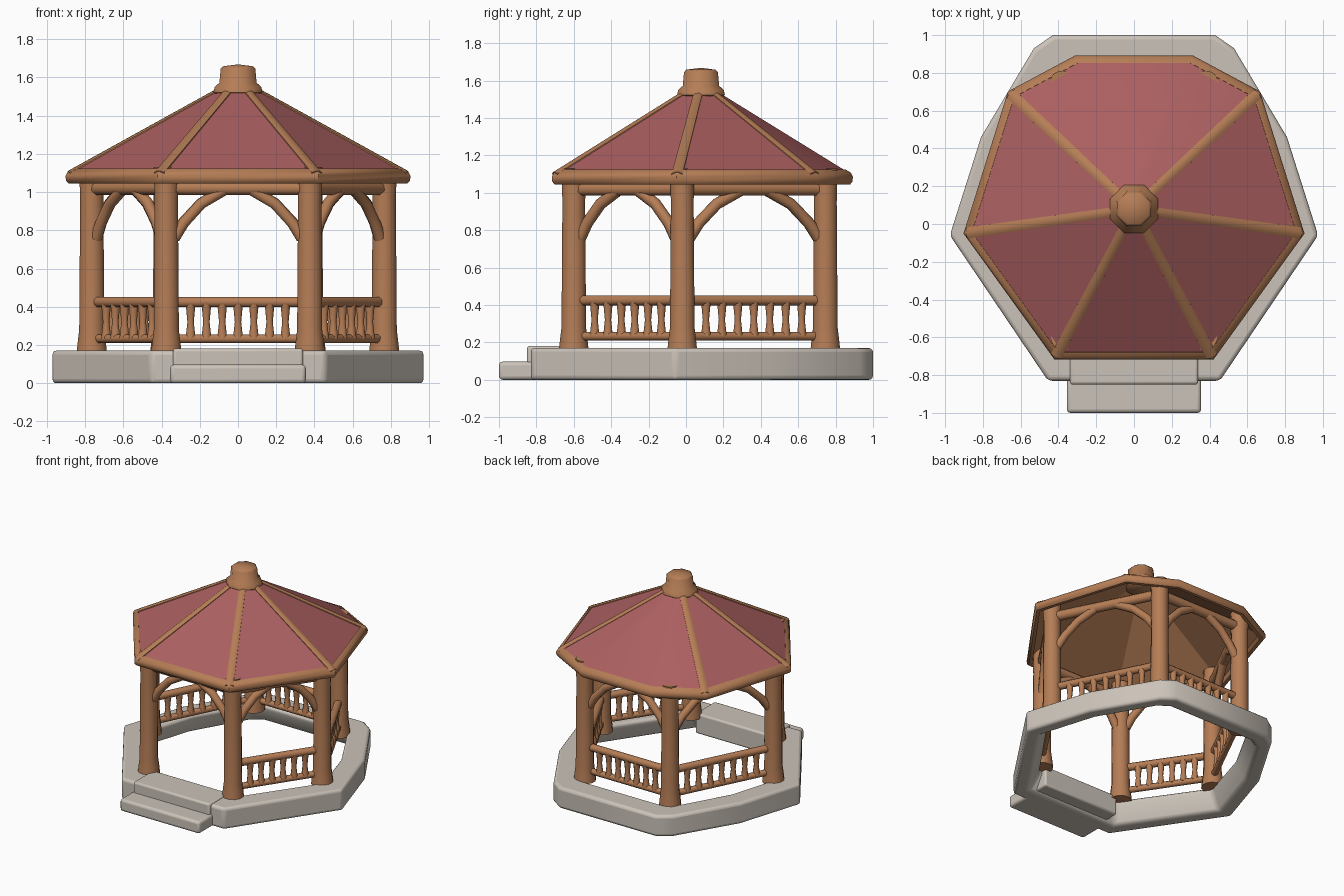
import bpy, bmesh, math
from mathutils import Vector

if "Cube" in bpy.data.objects:
    bpy.data.objects.remove(bpy.data.objects["Cube"])


def material(name, rgb):
    m = bpy.data.materials.new(name)
    m.diffuse_color = (*rgb, 1)
    m.use_nodes = True
    m.node_tree.nodes["Principled BSDF"].inputs["Base Color"].default_value = m.diffuse_color
    return m


WOOD = material("warm_wood", (0.46, 0.205, 0.092))
RED = material("roof_red", (0.41, 0.115, 0.118))
STONE = material("pale_stone", (0.60, 0.545, 0.485))


def finish(name, verts, faces, mat, angle=40, bevel=0, fix=True):
    me = bpy.data.meshes.new(name)
    me.from_pydata([tuple(v) for v in verts], [], faces)
    if fix:
        bm = bmesh.new()
        bm.from_mesh(me)
        bmesh.ops.recalc_face_normals(bm, faces=bm.faces)
        bm.to_mesh(me)
        bm.free()
    me.materials.append(mat)
    ob = bpy.data.objects.new(name, me)
    bpy.context.collection.objects.link(ob)
    if bevel:
        b = ob.modifiers.new("soft_edges", 'BEVEL')
        b.width, b.segments = bevel, 3
        b.limit_method, b.angle_limit = 'ANGLE', math.radians(35)
    bpy.ops.object.select_all(action='DESELECT')
    ob.select_set(True)
    bpy.context.view_layer.objects.active = ob
    bpy.ops.object.shade_smooth_by_angle(angle=math.radians(angle))
    return ob


def loft(rings, loop=False):
    """Skin equal-sized rings; cap the ends, or join them when looped."""
    n, k = len(rings[0]), len(rings)
    verts = [v for r in rings for v in r]
    faces = []
    for i in range(k if loop else k - 1):
        j = (i + 1) % k
        for s in range(n):
            t = (s + 1) % n
            faces.append((i * n + s, i * n + t, j * n + t, j * n + s))
    if not loop:
        faces += [tuple(range(n))[::-1], tuple((k - 1) * n + s for s in range(n))]
    return verts, faces


def log(name, path, radii, sides=10, flat=1.0):
    """Round timber following a path, with a radius at each point."""
    path = [Vector(p) for p in path]
    rings = []
    for i, p in enumerate(path):
        d = (path[min(i + 1, len(path) - 1)] - path[max(i - 1, 0)]).normalized()
        side = d.cross(Vector((0, 0, 1)))
        side = side.normalized() if side.length > 0.05 else Vector((1, 0, 0))
        up = side.cross(d)
        rings.append([p + radii[i] * (math.cos(a) * side + flat * math.sin(a) * up)
                      for a in (2 * math.pi * (s + 0.5) / sides for s in range(sides))])
    return finish(name, *loft(rings), WOOD, 50)


def mirrored(right):
    """Close a right-hand outline with its mirror image."""
    return right + [(-x, y) for x, y in reversed(right)]


def box(name, x, y0, y1, z0, z1, mat, bevel):
    rings = [[(-x, y0, z), (x, y0, z), (x, y1, z), (-x, y1, z)] for z in (z0, z1)]
    return finish(name, *loft(rings), mat, bevel=bevel)


# Stone ring base, open in the middle, undercut on the inside
outer = mirrored([(0.455, -0.83), (0.975, -0.06), (0.81, 0.46), (0.53, 0.93), (0.43, 1.0)])
inner = mirrored([(0.37, -0.64), (0.785, -0.045), (0.66, 0.37), (0.44, 0.76), (0.36, 0.81)])
rings = []
for o, i in zip(outer, inner):
    foot = Vector(i).lerp(Vector(o), 0.4)
    rings.append([(*o, 0), (*o, 0.17), (*i, 0.17), (*i, 0.13), (*foot, 0)])
finish("stone_base", *loft(rings, True), STONE, bevel=0.022)

# Entrance steps
box("lower_step", 0.355, -1.0, -0.78, 0.0, 0.097, STONE, 0.02)
box("upper_step", 0.34, -0.85, -0.60, 0.02, 0.182, STONE, 0.015)

# Posts, counter-clockwise from front right
POSTS = mirrored([(0.375, -0.60), (0.765, -0.02), (0.38, 0.745)])
for i, (x, y) in enumerate(POSTS):
    log(f"post_{i}", [(x, y, 0.15), (x, y, 0.20), (x, y, 0.28), (x, y, 0.95), (x, y, 1.13)],
        [0.083, 0.078, 0.068, 0.063, 0.068], 12)

# Bays: beam, curved braces, and a railing except at the entrance
for i in range(6):
    a, b = Vector((*POSTS[i], 0)), Vector((*POSTS[(i + 1) % 6], 0))
    span = (b - a).length
    d = (b - a) / span
    z = Vector((0, 0, 1))
    log(f"top_beam_{i}", [a + z * 1.02, b + z * 1.02], [0.038, 0.038], 8)
    for tag, p, e in (("start", a, d), ("end", b, -d)):
        reach = span * 0.40
        pts = [p + e * (0.04 + (reach - 0.04) * u) + z * (0.76 + 0.25 * v)
               for u, v in ((0, 0), (0.2, 0.32), (0.55, 0.72), (1, 1))]
        log(f"brace_{i}_{tag}", pts, [0.034, 0.031, 0.031, 0.032], 8)
    if i == 5:
        continue
    log(f"top_rail_{i}", [a + z * 0.425, b + z * 0.425], [0.029, 0.029], 8)
    log(f"bottom_rail_{i}", [a + z * 0.233, b + z * 0.233], [0.024, 0.024], 8)
    count = 7 if span > 0.75 else 6
    for k in range(count):
        q = a + d * (0.07 + (span - 0.14) * (k + 0.75) / (count + 0.5))
        log(f"baluster_{i}_{k}", [q + z * h for h in (0.235, 0.27, 0.32, 0.37, 0.42)],
            [0.028, 0.024, 0.018, 0.023, 0.028], 8)

# Roof: red panels above, timber lining below
C = Vector((0, 0.08, 0))
EAVE = mirrored([(0.42, -0.715), (0.90, -0.05), (0.665, 0.70), (0.31, 0.89)])


def at(p, scale, height):
    """Point on the roof's plan, scaled toward its centre."""
    v = C + (Vector((*p, 0)) - C) * scale
    return Vector((v.x, v.y, height))


n = len(EAVE)
quads = [(i, (i + 1) % n, n + (i + 1) % n, n + i) for i in range(n)]
finish("roof_panels", [at(p, 0.98, 1.105) for p in EAVE] + [at(p, 0.11, 1.54) for p in EAVE],
       quads, RED, 15, fix=False)
finish("roof_lining", [at(p, 0.97, 1.08) for p in EAVE] + [at(p, 0.11, 1.515) for p in EAVE],
       [q[::-1] for q in quads], WOOD, 15, fix=False)

# Rounded eave trim
section = [(0.985, 1.045), (1.0, 1.06), (1.003, 1.085), (0.99, 1.107),
           (0.955, 1.124), (0.95, 1.09), (0.955, 1.045)]
finish("eave_trim", *loft([[at(p, s, h) for s, h in section] for p in EAVE], True), WOOD, 45)

# Hip ribs at the six main corners
for i, p in enumerate(EAVE):
    if i in (3, 4):
        continue
    log(f"roof_rib_{i}", [at(p, 0.98, 1.097), at(p, 0.1, 1.538)], [0.032, 0.026], 8, 0.5)

# Finial with collar
profile = [(0.10, 1.49), (0.138, 1.522), (0.132, 1.55), (0.105, 1.572),
           (0.098, 1.645), (0.085, 1.658), (0.01, 1.667)]
rings = [[C + Vector((r * math.cos(s * math.pi / 4 + 0.39), r * math.sin(s * math.pi / 4 + 0.39), h))
          for s in range(8)] for r, h in profile]
finish("finial", *loft(rings), WOOD, 55)
